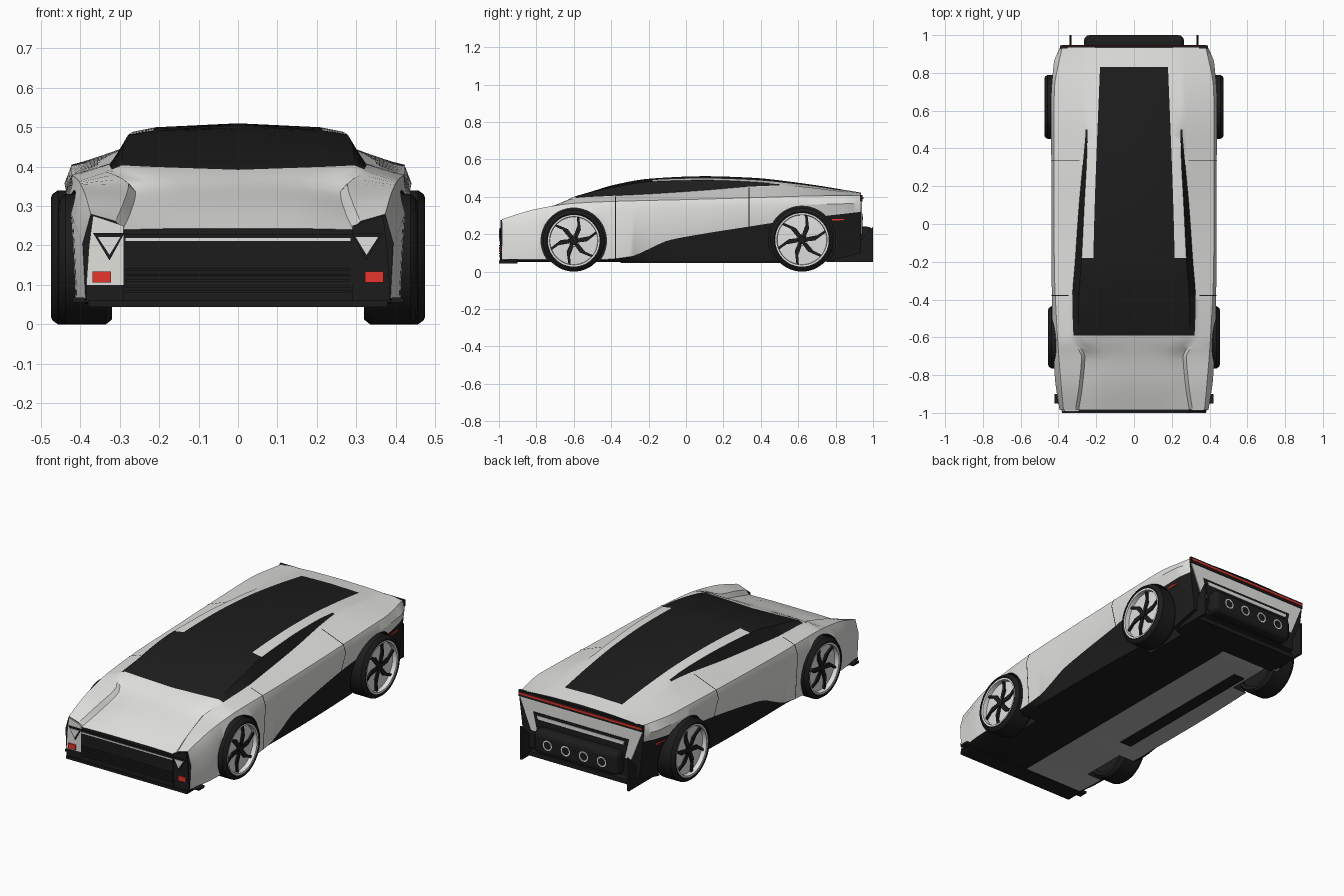
import bpy, bmesh, math

if "Cube" in bpy.data.objects:
    bpy.data.objects.remove(bpy.data.objects["Cube"])

def mat(name, r, g, b):
    m = bpy.data.materials.new(name)
    m.diffuse_color = (r, g, b, 1)
    m.use_nodes = True
    m.node_tree.nodes["Principled BSDF"].inputs["Base Color"].default_value = m.diffuse_color
    return m

WHITE = mat("body_white", .75, .75, .73)
BLACK = mat("trim_black", .012, .012, .012)
GREY = mat("floor_grey", .45, .45, .45)
RED = mat("lamp_red", .8, .035, .025)
SILVER = mat("rim_silver", .75, .75, .75)

def make(name, verts, faces, mats, idx=None, smooth=None):
    me = bpy.data.meshes.new(name)
    me.from_pydata(verts, [], faces)
    for m in mats:
        me.materials.append(m)
    if idx:
        me.polygons.foreach_set("material_index", idx)
    bm = bmesh.new()
    bm.from_mesh(me)
    bmesh.ops.recalc_face_normals(bm, faces=bm.faces)
    bm.to_mesh(me)
    bm.free()
    ob = bpy.data.objects.new(name, me)
    bpy.context.collection.objects.link(ob)
    if smooth:
        shade(ob, smooth)
    return ob

def shade(ob, deg):
    bpy.ops.object.select_all(action='DESELECT')
    bpy.context.view_layer.objects.active = ob
    ob.select_set(True)
    bpy.ops.object.shade_smooth_by_angle(angle=math.radians(deg))

def prism(name, pts, axis, a, b, m):
    """2D outline pushed along x or y from a to b."""
    n = len(pts)
    v = [(t, p, q) if axis == 'x' else (p, t, q) for t in (a, b) for p, q in pts]
    f = [tuple(range(n)), tuple(range(n, 2 * n))]
    f += [(i, (i + 1) % n, n + (i + 1) % n, n + i) for i in range(n)]
    return make(name, v, f, [m])

def box(name, x0, x1, y0, y1, z0, z1, m):
    return prism(name, [(x0, z0), (x1, z0), (x1, z1), (x0, z1)], 'y', y0, y1, m)

def lathe(name, prof, cx, cy, cz, m, axis='x', n=48):
    """Profile of (offset, radius) turned about the x or y axis."""
    v, f, k = [], [], len(prof)
    for i in range(n):
        a = 2 * math.pi * i / n
        for o, r in prof:
            c, s = r * math.cos(a), r * math.sin(a)
            v.append((cx + o, cy + c, cz + s) if axis == 'x' else (cx + c, cy + o, cz + s))
    for i in range(n):
        for j in range(k):
            j2, i2 = (j + 1) % k, (i + 1) % n
            f.append((i * k + j, i * k + j2, i2 * k + j2, i2 * k + j))
    return make(name, v, f, [m], smooth=35)

def curve(*p):
    """Smooth, non-overshooting curve through (y, value) pairs."""
    n = len(p)
    d = [(p[i + 1][1] - p[i][1]) / (p[i + 1][0] - p[i][0]) for i in range(n - 1)]
    s = [d[0]] + [0 if a * b <= 0 else 2 * a * b / (a + b) for a, b in zip(d, d[1:])] + [d[-1]]
    def ev(y):
        y = min(max(y, p[0][0]), p[-1][0])
        i = 0
        while i < n - 2 and y > p[i + 1][0]:
            i += 1
        h = p[i + 1][0] - p[i][0]
        t = (y - p[i][0]) / h
        return ((2*t**3 - 3*t*t + 1) * p[i][1] + (t**3 - 2*t*t + t) * h * s[i]
                + (3*t*t - 2*t**3) * p[i + 1][1] + (t**3 - t*t) * h * s[i + 1])
    return ev

# Body lines running front to back: floor edge, skirt, waist, shoulder, hood step, glass base, roof edge, strip, centre
floor_x = curve((-1, .37), (-.8, .38), (0, .39), (.93, .36))
floor_z = curve((-1, .05), (.7, .05), (.94, .1))
skirt_x = curve((-1, .385), (-.8, .41), (-.4, .42), (-.1, .412), (.3, .41), (.6, .425), (.85, .41), (.94, .385))
skirt_z = curve((-1, .065), (-.45, .065), (-.3, .08), (-.2, .12), (-.1, .165), (.05, .195), (.3, .235), (.6, .28), (.94, .32))
waist_x = curve((-1, .392), (-.8, .42), (-.4, .435), (.35, .438), (.62, .44), (.85, .425), (.94, .39))
waist_z = curve((-1, .2), (-.8, .27), (-.4, .32), (.3, .35), (.94, .365))
should_x = curve((-1, .372), (-.8, .39), (-.6, .405), (-.2, .422), (.35, .424), (.7, .422), (.94, .38))
should_z = curve((-1, .275), (-.8, .335), (-.6, .365), (-.4, .375), (0, .385), (.35, .395), (.7, .405), (.94, .408))
step_h = curve((-1, .012), (-.85, .02), (-.7, .018), (-.58, 0), (1, 0))
glass_x = curve((-1, .295), (-.85, .272), (-.7, .26), (-.6, .32), (-.4, .326), (-.2, .312), (.1, .291), (.35, .268), (.5, .256), (.94, .25))
glass_z = curve((-1, .235), (-.85, .285), (-.7, .335), (-.6, .392), (-.4, .405), (-.2, .415), (.1, .435), (.35, .455), (.5, .46), (.94, .415))
roof_x = curve((-1, .22), (-.7, .2), (-.6, .295), (-.4, .292), (-.18, .277), (.1, .263), (.35, .25), (.94, .235))
roof_z = curve((-1, .236), (-.85, .295), (-.7, .345), (-.6, .4), (-.4, .448), (-.18, .482), (.1, .489), (.35, .48), (.5, .467), (.94, .416))
strip_x = curve((-1, .14), (-.7, .14), (-.59, .22), (-.18, .215), (.83, .18), (.94, .175))
strip_z = curve((-1, .237), (-.85, .3), (-.7, .35), (-.6, .396), (-.4, .456), (-.18, .492), (.1, .5), (.35, .492), (.6, .468), (.94, .419))
mid_z = curve((-1, .237), (-.85, .3), (-.7, .353), (-.59, .392), (-.4, .46), (-.18, .498), (.1, .51), (.35, .502), (.6, .475), (.94, .422))

def section(y):
    sx, sz, gx, gz = should_x(y), should_z(y), glass_x(y), glass_z(y)
    t = .018 / (sx - gx)
    return [(0, floor_z(y)), (floor_x(y), floor_z(y)), (skirt_x(y), skirt_z(y)), (waist_x(y), waist_z(y)),
            (sx, sz), (gx + .018, gz + (sz - gz) * t + step_h(y)), (gx, gz), (roof_x(y), roof_z(y)),
            (strip_x(y), strip_z(y)), (0, mid_z(y))]

# Body shell lofted through the sections
keys = [-.985, -.8, -.59, -.38, -.18, .1, .35, .5, .83, .935]
ys = [a + (b - a) * t / 8 for a, b in zip(keys, keys[1:]) for t in range(8)] + [keys[-1]]
verts, faces, idx, N = [], [], [], 18
for y in ys:
    s = section(y)
    verts += [(x, y, z) for x, z in s] + [(-x, y, z) for x, z in s[8:0:-1]]
for j in range(len(ys) - 1):
    ym = (ys[j] + ys[j + 1]) / 2
    for i in range(N):
        i2 = (i + 1) % N
        faces.append((j*N + i, j*N + i2, j*N + N + i2, j*N + N + i))
        k = i if i < 9 else N - 1 - i
        rear = {6: .5, 7: -.18, 8: .83}.get(k)
        if k == 0:
            idx.append(2 if i > 8 and ym < .8 else 1)
        elif rear is None:
            idx.append(1 if k == 1 else 0)
        else:
            idx.append(1 if -.59 < ym < rear else 0)
faces += [tuple(range(N)), tuple(range(len(verts) - N, len(verts)))]
idx += [1, 1]
body = make("body_shell", verts, faces, [WHITE, BLACK, GREY], idx)

# Wheel arches cut from the shell
WHEELS = [(-.6, .165, .165, .32, .455), (.62, .17, .17, .34, .475)]
for wy, wz, r, x0, x1 in WHEELS:
    for s in (-1, 1):
        ring = [(wy + (r + .01) * math.cos(a * math.pi / 32), wz + (r + .01) * math.sin(a * math.pi / 32)) for a in range(64)]
        cut = prism("arch_cutter", ring, 'x', s * .29, s * .6, BLACK)
        cut.hide_render = True
        md = body.modifiers.new("arch", 'BOOLEAN')
        md.operation, md.solver, md.object = 'DIFFERENCE', 'EXACT', cut
        bpy.context.view_layer.objects.active = body
        bpy.ops.object.modifier_apply(modifier=md.name)
        bpy.data.objects.remove(cut)
for p in body.data.polygons:
    for wy, wz, r, _, _ in WHEELS:
        if abs(p.center.x) > .285 and math.hypot(p.center.y - wy, p.center.z - wz) < r + .0101:
            p.material_index = 1
shade(body, 32)

# Wheels: tyre, rim, hub and six swept blades
for (wy, wz, r, x0, x1), end in zip(WHEELS, ("front", "rear")):
    for s in (-1, 1):
        nm = end + ("_right" if s > 0 else "_left")
        q = r - .03
        prof = [(x0, q), (x0, r - .012), (x0 + .015, r), (x1 - .018, r), (x1 - .004, r - .01), (x1, r - .02), (x1 - .006, q)]
        lathe(nm + "_tyre", [(s * o, k) for o, k in prof], 0, wy, wz, BLACK)
        rim = [(x1 - .045, .001), (x1 - .025, .03), (x1 - .03, q - .008), (x1 - .005, q - .006), (x1 - .004, q + .003), (x0 + .06, q + .003), (x0 + .06, .001)]
        lathe(nm + "_rim", [(s * o, k) for o, k in rim], 0, wy, wz, SILVER)
        inner = [(x0 + .01, .001), (x0 + .01, q + .002), (x0 + .06, q + .002), (x0 + .06, .001)]
        lathe(nm + "_inner_drum", [(s * o, k) for o, k in inner], 0, wy, wz, BLACK)
        lathe(nm + "_hub", [(s * (x1 - .04), .001), (s * (x1 - .04), .026), (s * (x1 - .014), .02), (s * (x1 - .012), .001)], 0, wy, wz, BLACK, n=20)
        for b in range(6):
            blade = [(.02, -.5), (.07, -.05), (q - .006, .3), (q - .006, .4), (.085, .28), (.03, .5)]
            pts = [(wy + k * math.cos(a + b * math.pi / 3), wz + k * math.sin(a + b * math.pi / 3)) for k, a in blade]
            prism(nm + "_blade", pts, 'x', s * (x1 - .034), s * (x1 - .018), BLACK)

# Door seams following the shell
for y in (-.38, .335):
    for s in (-1, 1):
        v = [(s * (x + .002), yy, z + .001) for yy in (y, y + .005) for x, z in section(yy)[2:6]]
        make("door_seam", v, [(i, i + 1, i + 5, i + 4) for i in range(3)], [BLACK])

# Nose: grille, light line, slats, splitter
box("grille_panel", -.29, .29, -.995, -.98, .055, .228, BLACK)
box("nose_light_line", -.285, .285, -.998, -.99, .212, .219, SILVER)
for i in range(5):
    box("grille_slat", -.285, .285, -1, -.99, .08 + i * .014, .086 + i * .014, BLACK)
box("splitter", -.38, .38, -1, -.9, .044, .06, BLACK)

# Lamp pods, triangular lamps, red reflectors, canards, tail fins, side markers
pod = [(.29, .1), (.385, .1), (.378, .2), (.368, .276), (.29, .25)]
for s in (-1, 1):
    prism("lamp_pod", [(s * x, z) for x, z in pod], 'y', -.992, -.983, WHITE if s < 0 else BLACK)
    box("pod_base", s * .29, s * .385, -.99, -.97, .055, .1, BLACK)
    prism("lamp_surround", [(s * .288, .232), (s * .368, .232), (s * .326, .162)], 'y', -.996, -.99, BLACK)
    prism("lamp", [(s * .298, .222), (s * .356, .222), (s * .326, .176)], 'y', -.999, -.99, SILVER)
    box("reflector", s * .322, s * .369, -.998, -.988, .106, .134, RED)
    box("canard", s * .37, s * .42, -.95, -.9, .055, .068, BLACK)
    prism("tail_fin", [(.78, .05), (1, .05), (1, .24), (.935, .17), (.86, .14)], 'x', s * .33, s * .342, BLACK)
    box("side_marker", s * .39, s * .413, .78, .85, .272, .28, RED)

# Tail: light bar, white panel with dark opening, exhaust housing and four pipes
box("tail_bar", -.392, .392, .93, .944, .375, .41, BLACK)
box("tail_light", -.385, .385, .94, .948, .388, .399, RED)
prism("tail_panel", [(-.385, .375), (-.315, .2), (.315, .2), (.385, .375)], 'y', .93, .94, WHITE)
prism("tail_opening", [(-.3, .31), (-.25, .1), (.25, .1), (.3, .31)], 'y', .932, .943, BLACK)
prism("tail_trim", [(-.275, .295), (-.268, .275), (.268, .275), (.275, .295)], 'y', .935, .946, WHITE)
house = box("exhaust_housing", -.265, .265, .9, 1, .105, .24, BLACK)
bv = house.modifiers.new("round", 'BEVEL')
bv.width, bv.segments = .03, 3
for x in (-.17, -.057, .057, .17):
    lathe("exhaust_pipe", [(-.01, .001), (-.004, .02), (.003, .022), (.003, .029), (-.03, .029), (-.03, .001)], x, .998, .172, SILVER, 'y', 20)
box("diffuser", -.33, .33, .75, .935, .05, .075, BLACK)

# Underfloor slot
box("floor_slot", -.27, -.2, -.35, .6, .045, .052, BLACK)
